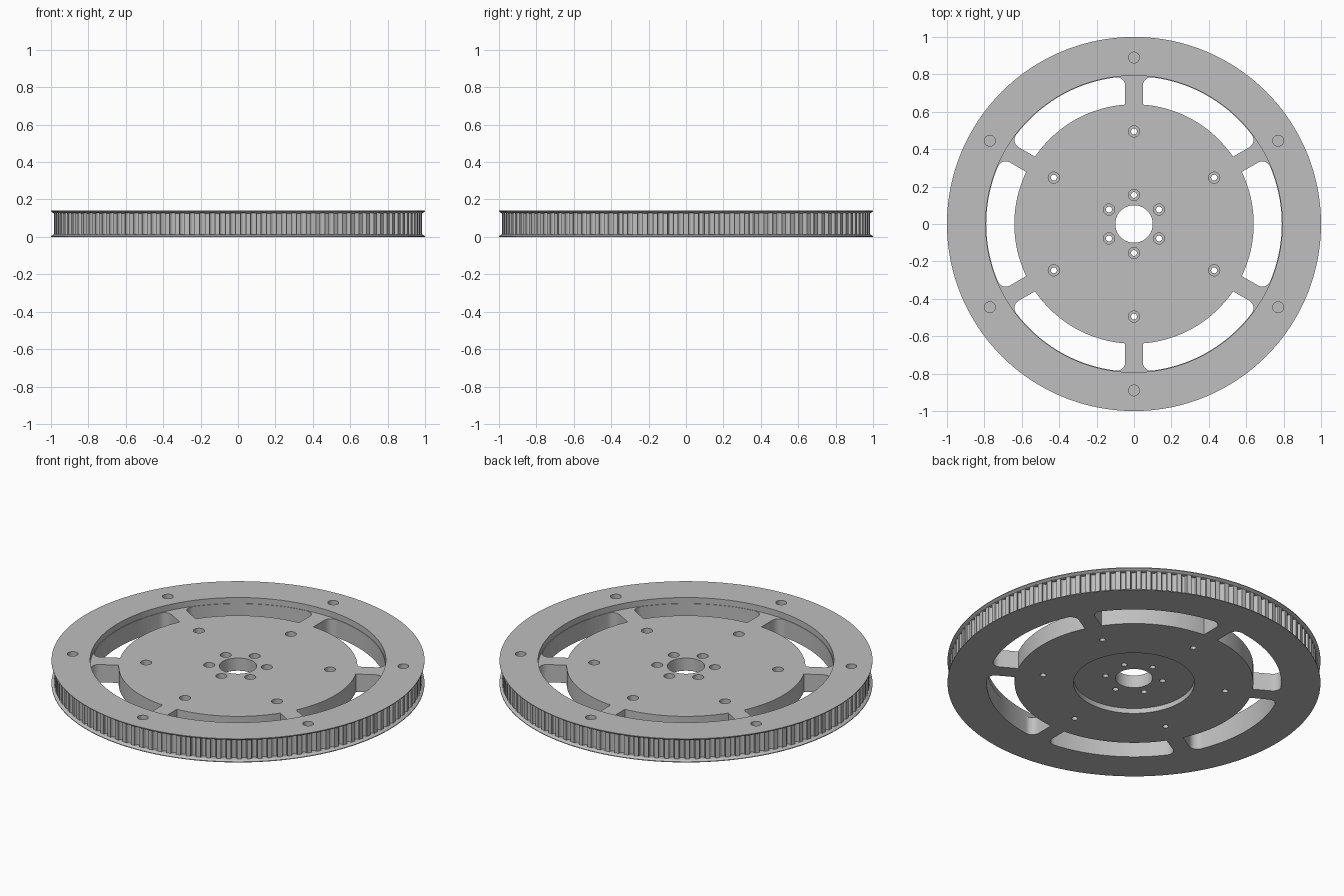
import bpy, bmesh
from math import sin, cos, pi, radians, sqrt, atan2
from mathutils import Matrix

if "Cube" in bpy.data.objects:
    bpy.data.objects.remove(bpy.data.objects["Cube"], do_unlink=True)

HEIGHT, PLATE_TOP, RECESS = 0.14, 0.105, 0.03
TEETH = 112
SEGMENTS = 192


def lathe(bm, profile, segments, matrix=Matrix()):
    """Revolve a closed (r, z) outline; points with r = 0 become poles."""
    rings = []
    for r, z in profile:
        if r == 0:
            rings.append([bm.verts.new(matrix @ Matrix.Translation((0, 0, z)).translation)] * segments)
        else:
            rings.append([bm.verts.new(matrix @ Matrix.Translation(
                (r * cos(2 * pi * i / segments), r * sin(2 * pi * i / segments), z)).translation)
                for i in range(segments)])
    for k, low in enumerate(rings):
        high = rings[(k + 1) % len(rings)]
        if profile[k][0] == 0 and profile[(k + 1) % len(rings)][0] == 0:
            continue
        for i in range(segments):
            j = (i + 1) % segments
            corners = list(dict.fromkeys((low[i], low[j], high[j], high[i])))
            bm.faces.new(corners)


def prism(bm, outline, z0, z1):
    """Extrude a flat outline between two heights."""
    base = bm.faces.new([bm.verts.new((x, y, z0)) for x, y in outline])
    top = bmesh.ops.extrude_face_region(bm, geom=[base])["geom"]
    bmesh.ops.translate(bm, vec=(0, 0, z1 - z0),
                        verts=[v for v in top if isinstance(v, bmesh.types.BMVert)])


def make_object(name, bm):
    bmesh.ops.recalc_face_normals(bm, faces=bm.faces)
    mesh = bpy.data.meshes.new(name)
    bm.to_mesh(mesh)
    bm.free()
    obj = bpy.data.objects.new(name, mesh)
    bpy.context.collection.objects.link(obj)
    return obj


def polar(r, a):
    return (r * cos(a), r * sin(a))


def window_outline(inner=0.64, outer=0.79, half_spoke=0.047, fillet=0.045):
    """Window between two spokes, with rounded outer corners."""
    tilt = -radians(30)
    cy = half_spoke + fillet
    cx = sqrt((outer - fillet) ** 2 - cy ** 2)
    end = atan2(cy, cx)
    corner = [(cx + fillet * cos(a), cy + fillet * sin(a))
              for a in (-pi / 2 + (end + pi / 2) * i / 8 for i in range(9))]
    corner = [(x * cos(tilt) - y * sin(tilt), x * sin(tilt) + y * cos(tilt)) for x, y in corner]
    a_in = tilt + atan2(half_spoke, sqrt(inner ** 2 - half_spoke ** 2))
    a_out = tilt + end
    inner_arc = [polar(inner, -a_in * (1 - i / 12)) for i in range(13)]
    inner_arc += [(x, -y) for x, y in reversed(inner_arc[:-1])]
    inner_arc.reverse() if inner_arc[0][1] < 0 else None
    outer_arc = [polar(outer, a_out * (1 - i / 12)) for i in range(1, 24)]
    return inner_arc + corner + outer_arc + [(x, -y) for x, y in reversed(corner)]


# Solid wheel: bore, underside recess, flanges, raised rim
bm = bmesh.new()
lathe(bm, [(0.1, RECESS), (0.324, RECESS), (0.324, 0), (1, 0), (1, 0.004), (0.985, 0.014),
           (0.985, HEIGHT - 0.014), (1, HEIGHT - 0.004), (1, HEIGHT), (0.793, HEIGHT),
           (0.793, PLATE_TOP), (0.1, PLATE_TOP)], SEGMENTS)
wheel = make_object("belt_pulley", bm)

# Cutters: belt grooves, windows, bolt holes
bm = bmesh.new()
for i in range(TEETH):
    spot = Matrix.Translation((*polar(0.978, 2 * pi * (i + 0.5) / TEETH), 0))
    lathe(bm, [(0, 0.012), (0.017, 0.012), (0.017, HEIGHT - 0.012), (0, HEIGHT - 0.012)], 12, spot)

outline = window_outline()
for k in range(6):
    turn = radians(60 * k)
    prism(bm, [(x * cos(turn) - y * sin(turn), x * sin(turn) + y * cos(turn)) for x, y in outline],
          -0.1, 0.3)
    bolt = turn + radians(30)
    # Stepped through holes in the plate and hub
    for radius in (0.155, 0.495):
        lathe(bm, [(0, -0.1), (0.016, -0.1), (0.016, 0.065), (0.03, 0.065), (0.03, 0.3), (0, 0.3)],
              24, Matrix.Translation((*polar(radius, bolt), 0)))
    # Blind holes in the rim
    lathe(bm, [(0, 0.07), (0.029, 0.07), (0.029, 0.3), (0, 0.3)],
          24, Matrix.Translation((*polar(0.89, bolt), 0)))
cutter = make_object("hole_cutter", bm)
cutter.hide_render = True

bpy.ops.object.select_all(action='DESELECT')
wheel.select_set(True)
bpy.context.view_layer.objects.active = wheel
cut = wheel.modifiers.new("cut_holes", 'BOOLEAN')
cut.operation = 'DIFFERENCE'
cut.solver = 'EXACT'
cut.object = cutter
bpy.ops.object.modifier_apply(modifier=cut.name)
bpy.data.objects.remove(cutter, do_unlink=True)

# Plain grey metal
grey = bpy.data.materials.new("plain_grey")
grey.use_nodes = True
colour = (0.52, 0.52, 0.52, 1)
grey.diffuse_color = colour
grey.node_tree.nodes["Principled BSDF"].inputs["Base Color"].default_value = colour
wheel.data.materials.clear()
wheel.data.materials.append(grey)
bpy.ops.object.shade_smooth_by_angle(angle=radians(30))
